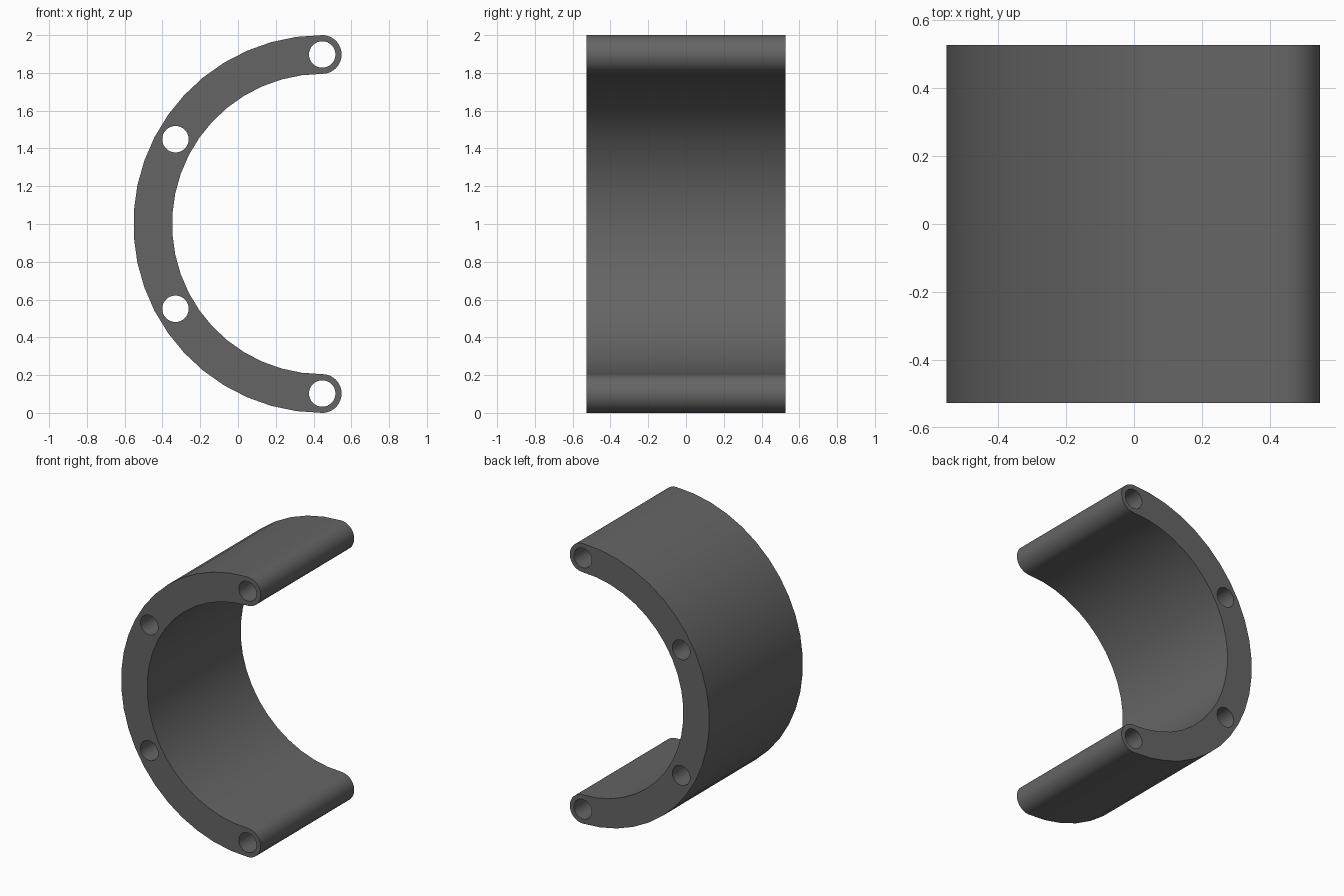
import bpy, bmesh
from math import sin, cos, pi, radians
from mathutils import Matrix, Vector

cube = bpy.data.objects.get("Cube")
if cube:
    bpy.data.objects.remove(cube, do_unlink=True)

CENTRE = Vector((0.446, 0, 1.0))
OUTER, INNER = 1.0, 0.795
MID, CAP = (OUTER + INNER) / 2, (OUTER - INNER) / 2
HALF_DEPTH = 0.528
HOLE = 0.07

grey = bpy.data.materials.new("dark grey")
grey.use_nodes = True
grey.diffuse_color = (0.13, 0.13, 0.13, 1)
grey.node_tree.nodes["Principled BSDF"].inputs["Base Color"].default_value = grey.diffuse_color


def arc(centre, radius, start, end, steps):
    """Points along an arc in the xz plane, angles in degrees."""
    angles = [radians(start + (end - start) * i / steps) for i in range(steps + 1)]
    return [centre + Vector((cos(a), 0, sin(a))) * radius for a in angles]


def prism(name, outline, half):
    """Extrude a closed xz outline along y."""
    bm = bmesh.new()
    face = bm.faces.new([bm.verts.new(p - Vector((0, half, 0))) for p in outline])
    grown = bmesh.ops.extrude_face_region(bm, geom=[face])["geom"]
    verts = [g for g in grown if isinstance(g, bmesh.types.BMVert)]
    bmesh.ops.translate(bm, verts=verts, vec=(0, 2 * half, 0))
    bmesh.ops.recalc_face_normals(bm, faces=bm.faces)
    mesh = bpy.data.meshes.new(name)
    bm.to_mesh(mesh)
    bm.free()
    mesh.materials.append(grey)
    obj = bpy.data.objects.new(name, mesh)
    bpy.context.collection.objects.link(obj)
    return obj


def on_ring(angle):
    return CENTRE + Vector((cos(radians(angle)), 0, sin(radians(angle)))) * MID


# Half-ring shell with rounded ends
outline = (arc(CENTRE, OUTER, 90, 270, 23)
           + arc(on_ring(270), CAP, -90, 90, 24)[1:-1]
           + arc(CENTRE, INNER, 270, 90, 23)
           + arc(on_ring(90), CAP, -90, 90, 24)[1:-1])
shell = prism("half_ring_shell", outline, HALF_DEPTH)
bpy.context.view_layer.objects.active = shell
shell.select_set(True)

# Four bolt holes through the full depth
for angle in (90, 150, 210, 270):
    cutter = prism("hole_cutter", arc(on_ring(angle), HOLE, 0, 360, 32)[:-1], HALF_DEPTH + 0.1)
    cutter.hide_render = True
    cut = shell.modifiers.new("bolt_hole", "BOOLEAN")
    cut.operation = "DIFFERENCE"
    cut.solver = "EXACT"
    cut.object = cutter
    bpy.ops.object.modifier_apply(modifier=cut.name)
    bpy.data.objects.remove(cutter, do_unlink=True)

bpy.ops.object.shade_smooth_by_angle(angle=radians(30))
